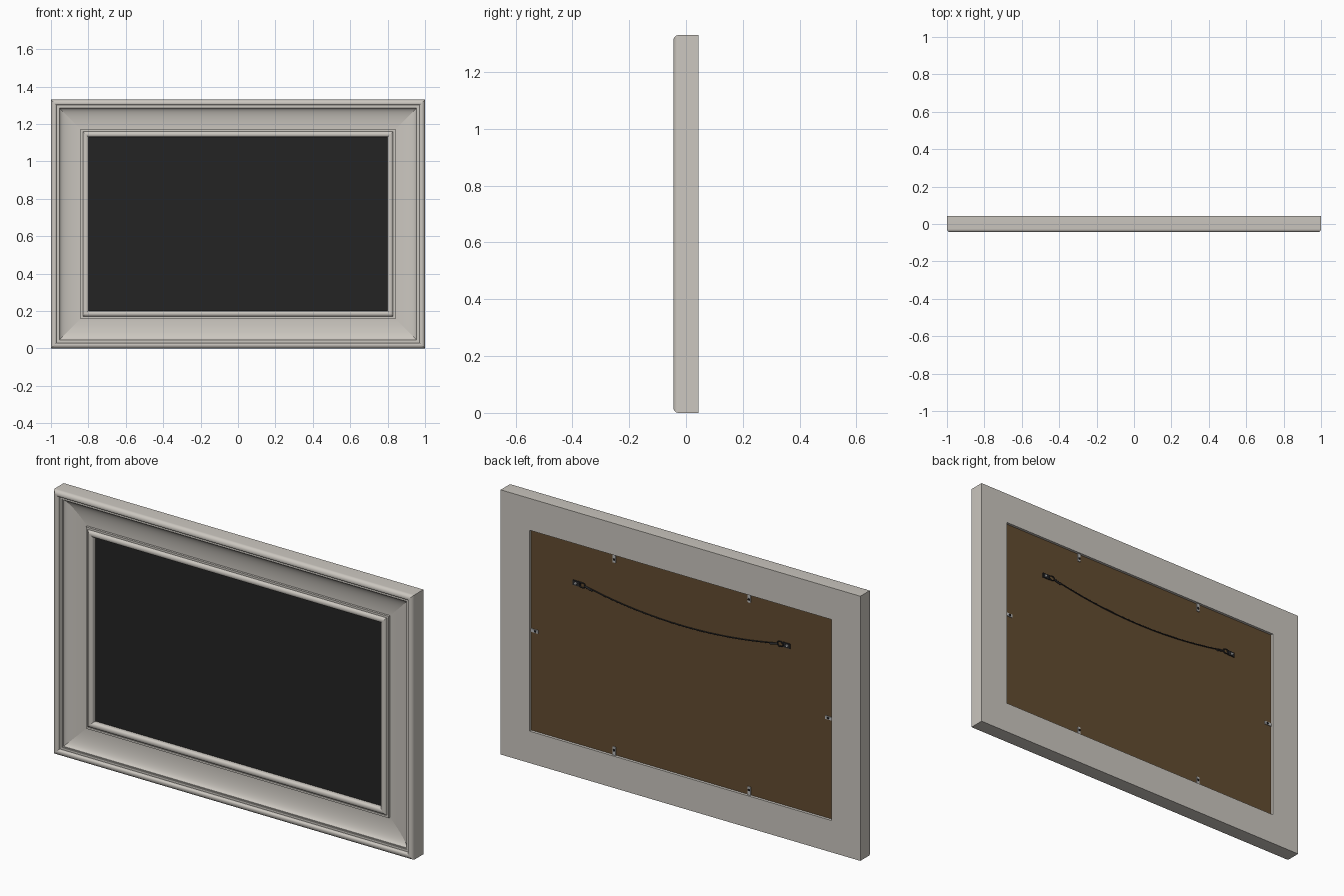
import bpy, bmesh, math
from mathutils import Matrix, Vector

if "Cube" in bpy.data.objects:
    bpy.data.objects.remove(bpy.data.objects["Cube"])

W, H = 1.0, 1.33          # half width, full height
BACK = 0.044


def material(name, rgb):
    m = bpy.data.materials.new(name)
    m.diffuse_color = (*rgb, 1)
    m.use_nodes = True
    m.node_tree.nodes["Principled BSDF"].inputs["Base Color"].default_value = m.diffuse_color
    return m


paint = material("warm grey paint", (0.60, 0.57, 0.525))
black = material("black panel", (0.017, 0.017, 0.017))
brown = material("brown backing", (0.125, 0.072, 0.030))
silver = material("silver metal", (0.50, 0.50, 0.50))
dark = material("dark metal", (0.02, 0.02, 0.022))


def finish(bm, name, mat, smooth=None):
    bmesh.ops.recalc_face_normals(bm, faces=bm.faces)
    me = bpy.data.meshes.new(name)
    bm.to_mesh(me)
    bm.free()
    ob = bpy.data.objects.new(name, me)
    bpy.context.collection.objects.link(ob)
    me.materials.append(mat)
    if smooth:
        bpy.ops.object.select_all(action='DESELECT')
        ob.select_set(True)
        bpy.context.view_layer.objects.active = ob
        bpy.ops.object.shade_smooth_by_angle(angle=math.radians(smooth))
    return ob


def box(name, lo, hi, mat):
    lo, hi = Vector(lo), Vector(hi)
    bm = bmesh.new()
    bmesh.ops.create_cube(bm, size=1, matrix=Matrix.Translation((lo + hi) / 2)
                          @ Matrix.Diagonal((*(hi - lo), 1)))
    return finish(bm, name, mat)


def screw(name, x, z, y0, y1, r, mat):
    bm = bmesh.new()
    bmesh.ops.create_cone(bm, cap_ends=True, segments=14, radius1=r, radius2=r * 0.7, depth=y1 - y0,
                          matrix=Matrix.Translation((x, (y0 + y1) / 2, z)) @ Matrix.Rotation(-math.pi / 2, 4, 'X'))
    return finish(bm, name, mat, 30)


def tube(name, pts, r, mat, sides=8, closed=False):
    cu = bpy.data.curves.new(name, 'CURVE')
    cu.dimensions = '3D'
    cu.bevel_depth = r
    cu.bevel_resolution = sides // 4
    sp = cu.splines.new('POLY')
    sp.points.add(len(pts) - 1)
    for p, co in zip(sp.points, pts):
        p.co = (*co, 1)
    sp.use_cyclic_u = closed
    cu.use_fill_caps = True
    cu.materials.append(mat)
    ob = bpy.data.objects.new(name, cu)
    bpy.context.collection.objects.link(ob)


def arc(cx, cy, rx, ry, a0, a1, n):
    out = []
    for i in range(n + 1):
        a = math.radians(a0 + (a1 - a0) * i / n)
        out.append((cx + rx * math.cos(a), cy + ry * math.sin(a)))
    return out


# Moulding profile: (inset from outer edge, y)
profile = [(0, BACK)]
profile += arc(0.018, -0.026, 0.018, 0.018, 180, 270, 8)      # rounded outer edge
profile += arc(0.020, -0.034, 0.010, 0.010, 270, 360, 5)      # inner roll of rim
profile += [(0.030, -0.029), (0.041, -0.029), (0.041, -0.025)]  # small step
profile += arc(0.155, -0.025, 0.109, 0.030, 180, 90, 14)      # cove
profile += [(0.158, 0.005), (0.158, -0.006), (0.168, -0.006), (0.168, -0.003)]
profile += arc(0.185, -0.003, 0.015, 0.012, 180, 360, 10)     # inner bead
profile += [(0.200, 0.010), (0.160, 0.010), (0.160, BACK)]    # rabbet


def rail(name, c0, c1):
    """Mitred rail between two outer corners, given as (sign x, sign z)."""
    bm = bmesh.new()
    rings = []
    for sx, sz in (c0, c1):
        rings.append([bm.verts.new((sx * (W - d), y, H / 2 + sz * (H / 2 - d))) for d, y in profile])
    n = len(profile)
    for i in range(n):
        j = (i + 1) % n
        bm.faces.new((rings[0][i], rings[0][j], rings[1][j], rings[1][i]))
    bm.faces.new(rings[0])
    bm.faces.new(rings[1])
    finish(bm, name, paint, 32)


rail("top_rail", (-1, 1), (1, 1))
rail("bottom_rail", (1, -1), (-1, -1))
rail("left_rail", (-1, -1), (-1, 1))
rail("right_rail", (1, 1), (1, -1))

# Front panel and backing board sitting in the rabbet
box("front_panel", (-0.839, 0.0102, 0.161), (0.839, 0.016, H - 0.161), black)
box("backing_board", (-0.839, 0.0162, 0.161), (0.839, 0.032, H - 0.161), brown)

# Retaining clips: (edge point x, z, inward direction)
B = 0.032
clips = []
for x in (-0.375, 0.375):
    clips += [(x, H - 0.16, 0, -1), (x, 0.16, 0, 1)]
for s in (-1, 1):
    clips.append((s * 0.84, H / 2, -s, 0))
for k, (x, z, dx, dz) in enumerate(clips):
    w = 0.008
    ex, ez = x + dx * 0.042, z + dz * 0.042
    lo = (min(x, ex) - w * abs(dz), B, min(z, ez) - w * abs(dx))
    hi = (max(x, ex) + w * abs(dz), B + 0.004, max(z, ez) + w * abs(dx))
    box(f"clip_{k + 1}", lo, hi, silver)
    screw(f"clip_screw_{k + 1}", x + dx * 0.026, z + dz * 0.026, B + 0.004, B + 0.008, 0.006, dark)

# Hanging hardware: plate, screw, ring and wrapped wire end on each side
ZH, SAG, YW = 0.968, 0.055, 0.038
for s, side in ((-1, "left"), (1, "right")):
    a, b = sorted((s * 0.562, s * 0.604))
    box(f"hanger_plate_{side}", (a, B, ZH - 0.012), (b, B + 0.005, ZH + 0.012), dark)
    screw(f"hanger_screw_{side}", s * 0.588, ZH, B + 0.005, B + 0.009, 0.007, silver)
    ring = [(s * 0.550 + x, YW, ZH + z) for x, z in arc(0, 0, 0.016, 0.012, 0, 345, 23)]
    tube(f"hanger_ring_{side}", ring, 0.003, dark, closed=True)
    tube(f"wire_wrap_{side}", [(s * 0.535, YW, ZH - 0.002), (s * 0.495, YW, ZH - 0.013)], 0.005, dark)

# Sagging hanging wire
wire = []
for i in range(41):
    t = -1 + i / 20
    wire.append((0.538 * t, YW, ZH - SAG * (1 - t * t)))
tube("hanging_wire", wire, 0.003, dark)
